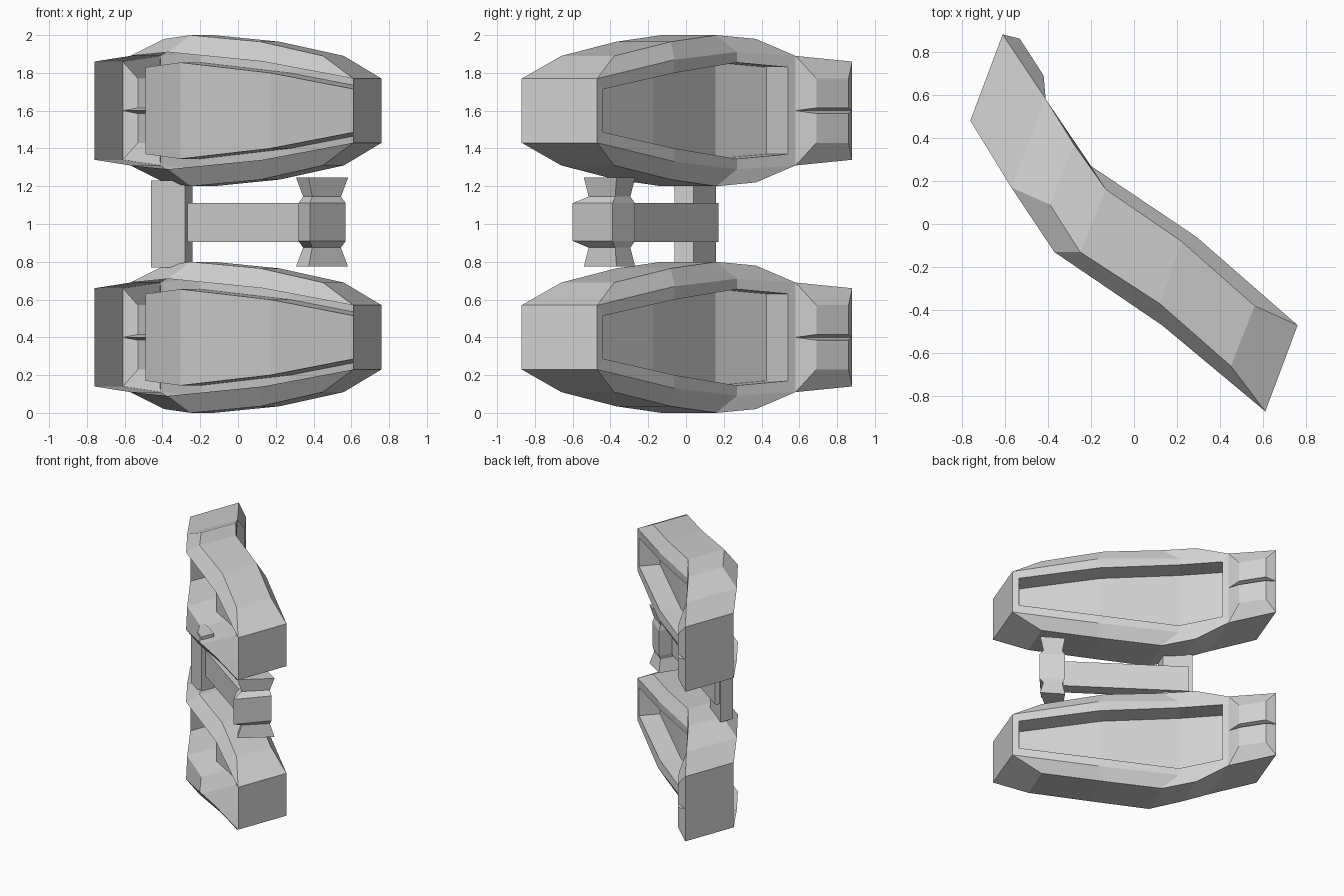
import bpy, bmesh
from mathutils import Vector

cube = bpy.data.objects.get("Cube")
if cube:
    bpy.data.objects.remove(cube)

grey = bpy.data.materials.new("light_grey")
grey.use_nodes = True
colour = (0.64, 0.64, 0.64, 1)
grey.diffuse_color = colour
grey.node_tree.nodes["Principled BSDF"].inputs["Base Color"].default_value = colour


def finish(bm, name):
    """Weld the faces, fix the normals and make an object."""
    bmesh.ops.remove_doubles(bm, verts=bm.verts[:], dist=0.0005)
    bmesh.ops.recalc_face_normals(bm, faces=bm.faces[:])
    mesh = bpy.data.meshes.new(name)
    bm.to_mesh(mesh)
    bm.free()
    mesh.materials.append(grey)
    obj = bpy.data.objects.new(name, mesh)
    bpy.context.collection.objects.link(obj)
    return obj


def loft(name, rings):
    """Closed solid through rings of equal point count."""
    bm = bmesh.new()
    loops = [[bm.verts.new(p) for p in ring] for ring in rings]
    n = len(loops[0])
    for a, b in zip(loops, loops[1:]):
        for i in range(n):
            j = (i + 1) % n
            bm.faces.new((a[i], a[j], b[j], b[i]))
    bm.faces.new(loops[0])
    bm.faces.new(loops[-1])
    return finish(bm, name)


# Faceted pod shell, symmetric above and below its own middle, open at the front
pod = bmesh.new()


def face(*pts):
    pod.faces.new([pod.verts.new(p) for p in pts])


def low(p):
    return (p[0], p[1], -p[2])


def both(*pts):
    face(*pts)
    face(*[low(p) for p in reversed(pts)])


def span(p, q):
    face(p, q, low(q), low(p))


# Top ridge stations from tail to nose
front_top = [(-.76, .48, .26), (-.57, .17, .29), (-.39, .09, .38), (-.25, -.13, .4),
             (.12, -.37, .365), (.45, -.66, .29), (.61, -.87, .17)]
back_top = [(-.61, .88, .26), (-.41, .58, .29), (-.28, .37, .38), (-.13, .16, .4),
            (.22, -.08, .365), (.56, -.38, .29), (.76, -.47, .17)]
for i in range(6):
    both(front_top[i], front_top[i + 1], back_top[i + 1], back_top[i])
span(front_top[0], back_top[0])
span(front_top[6], back_top[6])


def bevel(top, fold_a, fold_b):
    """Sloping faces from the ridge to the edge of a broad side."""
    both(top[1], top[2], top[3], fold_a)
    both(fold_a, top[3], top[4], fold_b)
    both(fold_b, top[4], top[5], top[6])
    return [top[1], fold_a, fold_b, top[6]]


bevel(front_top, (-.37, -.13, .31), (.13, -.47, .26))
outer = bevel(back_top, (-.2, .27, .31), (.29, -.06, .27))

# Back frame with its sunken panel
rim = [(-.385, .54, .23), (-.2, .27, .255), (.275, -.06, .2), (.725, -.44, .113)]
floor = [tuple(Vector(p) + Vector((-.105, -.115, 0))) for p in rim]
for i in range(3):
    both(outer[i], outer[i + 1], rim[i + 1], rim[i])
    both(rim[i], rim[i + 1], floor[i + 1], floor[i])
    span(floor[i], floor[i + 1])
for i in (0, 3):
    span(rim[i], floor[i])
    span(outer[i], rim[i])

# Twin raised blocks on the tail with a groove between
near, far = back_top[1], back_top[0]
near_mid, far_mid = (near[0], near[1], 0), (far[0], far[1], 0)
a, b = (-.42, .69, .17), (-.53, .86, .17)
a_mid, b_mid = (-.42, .69, .015), (-.53, .86, .015)
both(near, far, b, a)
both(a, b, b_mid, a_mid)
both(a_mid, b_mid, far_mid, near_mid)
both(near, a, a_mid, near_mid)
both(far, far_mid, b_mid, b)

lower_pod = finish(pod, "lower_pod")
lower_pod.location.z = 0.4
upper_pod = bpy.data.objects.new("upper_pod", lower_pod.data)
upper_pod.location.z = 1.6
bpy.context.collection.objects.link(upper_pod)


# Linkage between the pods
def prism(name, plan, z0, z1):
    return loft(name, [[(x, y, z) for x, y in plan] for z in (z0, z1)])


prism("link_post", [(-.28, -.06), (-.24, .04), (-.42, .16), (-.46, .06)], .77, 1.23)
prism("link_bar", [(-.435, .09), (.32, -.44), (.375, -.357), (-.38, .172)], .905, 1.11)

# Flared clamp at the far end of the bar
clamp = [(.38, -.6), (.57, -.39), (.43, -.27), (.32, -.48)]
cx, cy = .445, -.435
rings = []
for h, sx, sy in ((-.235, 1.1, .82), (-.135, .8, .67), (-.1, 1, 1),
                  (.1, 1, 1), (.135, .8, .67), (.235, 1.1, .82)):
    shift = .03 if sx != 1 else 0
    rings.append([(cx + (x - cx) * sx, cy + shift + (y - cy) * sy, 1.01 + h)
                  for x, y in clamp])
loft("link_clamp", rings)
